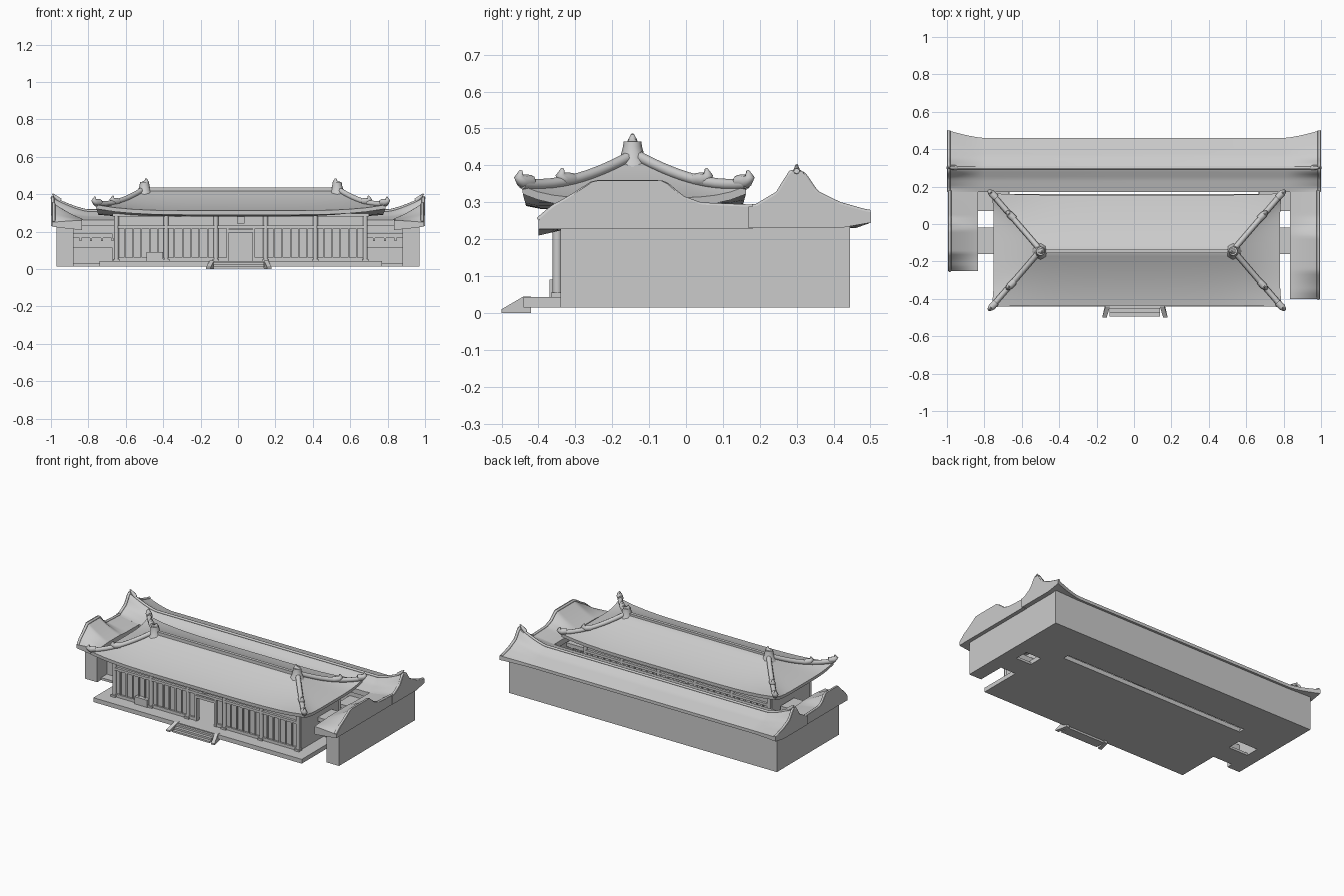
import bpy, bmesh, math
from mathutils import Vector

if "Cube" in bpy.data.objects:
    bpy.data.objects.remove(bpy.data.objects["Cube"])

CX, CY = 0.015, -0.14      # centre of the main hall


def make(name, bm, smooth=False):
    bmesh.ops.recalc_face_normals(bm, faces=bm.faces)
    me = bpy.data.meshes.new(name)
    bm.to_mesh(me)
    bm.free()
    ob = bpy.data.objects.new(name, me)
    bpy.context.collection.objects.link(ob)
    if smooth:
        bpy.context.view_layer.objects.active = ob
        ob.select_set(True)
        bpy.ops.object.shade_smooth_by_angle(angle=math.radians(35))
        ob.select_set(False)
    return ob


def box(name, x0, x1, y0, y1, z0, z1):
    bm = bmesh.new()
    bmesh.ops.create_cube(bm, size=1)
    for v in bm.verts:
        v.co = ((x0 + x1) / 2 + v.co.x * (x1 - x0), (y0 + y1) / 2 + v.co.y * (y1 - y0),
                (z0 + z1) / 2 + v.co.z * (z1 - z0))
    return make(name, bm)


def tube(name, pts, radii):
    cu = bpy.data.curves.new(name, 'CURVE')
    cu.dimensions = '3D'
    cu.bevel_depth = 1
    cu.bevel_resolution = 2
    cu.use_fill_caps = True
    sp = cu.splines.new('POLY')
    sp.points.add(len(pts) - 1)
    for p, co, r in zip(sp.points, pts, radii):
        p.co = (*co, 1)
        p.radius = r
    ob = bpy.data.objects.new(name, cu)
    bpy.context.collection.objects.link(ob)


def interp(table, t):
    for (a, u), (b, w) in zip(table, table[1:]):
        if t <= b:
            return u + (w - u) * max(0, t - a) / (b - a)
    return table[-1][1]


def slab(name, xs, ys, top, bottom, warp=lambda x, y: (x, y)):
    """Closed roof slab between two height functions."""
    bm = bmesh.new()
    g = [[[bm.verts.new((*warp(x, y), f(x, y))) for y in ys] for x in xs] for f in (top, bottom)]
    n, m = len(xs), len(ys)
    for k in g:
        for i in range(n - 1):
            for j in range(m - 1):
                bm.faces.new((k[i][j], k[i + 1][j], k[i + 1][j + 1], k[i][j + 1]))
    rim = [(i, 0) for i in range(n)] + [(n - 1, j) for j in range(1, m)]
    rim += [(i, m - 1) for i in range(n - 2, -1, -1)] + [(0, j) for j in range(m - 2, 0, -1)]
    for a, b in zip(rim, rim[1:] + rim[:1]):
        bm.faces.new((g[0][a[0]][a[1]], g[0][b[0]][b[1]], g[1][b[0]][b[1]], g[1][a[0]][a[1]]))
    return make(name, bm, True)


def span(a, b, n):
    return [a + (b - a) * i / n for i in range(n + 1)]


# ---- Rear gallery and side wings: walls ----
box("gallery_wall", -0.97, 0.97, 0.2, 0.445, 0.015, 0.25)
box("right_wing_wall", 0.88, 0.97, -0.34, 0.2, 0.015, 0.25)
box("left_wing_wall", -0.97, -0.88, -0.2, 0.2, 0.015, 0.25)

# ---- Gallery and wing roofs, sweeping up to the outer gable edge ----
EDGE = [(-.40, .25), (-.36, .288), (-.32, .312), (-.25, .362), (-.06, .362), (-.01, .315), (.04, .295),
        (.19, .288), (.25, .325), (.285, .385), (.315, .385), (.35, .33), (.4, .295), (.45, .275), (.5, .265)]
MID = [(.17, .262), (.24, .282), (.3, .312), (.36, .28), (.47, .247)]


def sweep(x):
    return max(0, (abs(x) - 0.8) / 0.2) ** 1.4


def gallery_top(x, y):
    m = interp(MID, y)
    return m + (interp(EDGE, y) - m) * sweep(x)


def gallery_low(x, y):
    return 0.23 + 0.015 * sweep(x) * max(0, (y - 0.4) / 0.06)


def flare(x, y):
    return x, y + 0.042 * sweep(x) * max(0, (y - 0.36) / 0.1)


ends = span(0.8, 1.0, 10)
slab("gallery_roof", [-x for x in reversed(ends)] + [0] + ends, span(0.17, 0.46, 24),
     gallery_top, gallery_low, flare)
tube("gallery_ridge", [(x, .3, gallery_top(x, .3)) for x in [-x for x in reversed(ends)] + ends], [0.008] * 22)

for side, name, front in ((1, "right", -0.40), (-1, "left", -0.25)):
    def to_edge(y):
        return y if y > 0.03 else 0.03 + (y - 0.03) * 0.43 / (0.03 - front)

    def wing_top(x, y):
        return 0.262 + (interp(EDGE, to_edge(y)) - 0.262) * sweep(x)

    ys = span(front, 0.18, 40)
    xs = span(0.835 * side, 0.995 * side, 10)
    slab(name + "_wing_roof", xs, ys, wing_top,
         lambda x, y: 0.228 - 0.02 * (1 - sweep(x)) * max(0, (front + 0.08 - y) / 0.08))
    tube(name + "_wing_crest", [(0.985 * side, y, wing_top(0.985 * side, y)) for y in ys], [0.008] * len(ys))
    # Gable edge crest and upturned tips
    ys = span(0.18, 0.46, 24)
    tube(name + "_gable_crest", [(0.99 * side, flare(.99, y)[1], gallery_top(0.99, y)) for y in ys], [0.008] * 25)
    tube(name + "_peak_horn", [(0.95 * side, .3, .365), (0.975 * side, .3, .385), (0.992 * side, .3, .402)],
         [.012, .01, .003])
    # Linking corridors with gridded undersides
    a, b = sorted((0.67 * side, 0.9 * side))
    for k, (y0, y1) in enumerate(((-0.16, -0.02), (0.07, 0.2))):
        box(f"{name}_corridor_roof_{k}", a, b, y0, y1, 0.165, 0.19)
        box(f"{name}_corridor_floor_{k}", a, b, y0, y1, 0.015, 0.03)
        for i in range(5):
            x = a + (b - a) * i / 4
            box(f"{name}_corridor_rib_{k}_{i}", x - .005, x + .005, y0, y1, 0.15, 0.165)
        box(f"{name}_corridor_rail_{k}", a, b, y0 + .06, y0 + .07, 0.03, 0.115)

# ---- Hall platform and front steps ----
box("platform", -0.74, 0.77, -0.44, 0.16, 0.015, 0.043)
for i in range(3):
    box(f"step_{i}", -0.13, 0.14, -0.495 + 0.02 * i, -0.43, 0.002, 0.013 + 0.012 * i)
for s in (-1, 1):
    bm = bmesh.new()
    vs = []
    for w in (-0.012, 0.012):
        vs.append([bm.verts.new((0.005 + s * (0.145 + d) + w, y, z)) for y, z, d in
                   ((-.5, 0, .018), (-.5, .01, .018), (-.44, .045, 0), (-.42, .045, 0), (-.42, 0, 0))])
    for k in vs:
        bm.faces.new(k)
    for i in range(5):
        j = (i + 1) % 5
        bm.faces.new((vs[0][i], vs[0][j], vs[1][j], vs[1][i]))
    make(f"step_rail_{'left' if s < 0 else 'right'}", bm)

# ---- Hall walls, columns and lattice panels ----
X0, X1, Y0, Y1 = -0.65, 0.68, -0.335, 0.055
cols = span(X0, X1, 5)
for s in (-1, 1):
    y = Y0 if s < 0 else Y1
    nm = "front" if s < 0 else "back"
    lo, hi = y - .008, y + .008
    for k, (a, b) in enumerate(((X0, -0.05), (0.08, X1))):
        box(f"{nm}_wall_{k}", a, b, lo, hi, 0.04, 0.32)
    box(nm + "_door_header", -0.05, 0.08, lo, hi, 0.2, 0.32)
    o = y + s * 0.014
    box(nm + "_lintel", X0, X1, o - .01, o + .01, 0.218, 0.234)
    box(nm + "_upper_beam", X0 - .02, X1 + .02, o - .012, o + .012, 0.28, 0.305)
    box(nm + "_sill", X0, -0.06, o - .006, o + .006, 0.043, 0.062)
    box(nm + "_sill_right", 0.09, X1, o - .006, o + .006, 0.043, 0.062)
    for i, x in enumerate(cols):
        tube(f"{nm}_column_{i}", [(x, o, .04), (x, o, .3)], [.013, .013])
        box(f"{nm}_column_base_{i}", x - .017, x + .017, o - .017, o + .017, .04, .055)
        if i < 5 and i != 2:
            for j in range(1, 6):
                mx = x + (cols[1] - cols[0]) * j / 6
                box(f"{nm}_mullion_{i}_{j}", mx - .004, mx + .004, o - .005, o + .003, .06, .22)
    for x in (-0.055, 0.085):
        box(f"{nm}_door_jamb_{x}", x - .007, x + .007, o - .01, o + .01, .043, .22)
    box(nm + "_door_head", -0.062, 0.092, o - .012, o + .012, .195, .212)
    box(nm + "_plaque", -0.005, 0.035, o + s * .012 - .006, o + s * .012 + .006, .245, .28)
for nm, x in (("left", X0), ("right", X1)):
    box(nm + "_end_wall", x - .01, x + .01, Y0, Y1, .04, .32)
    box(nm + "_end_beam", x - .02, x + .02, Y0, Y1, .28, .305)
box("front_chest", -0.49, -0.4, Y0 - .035, Y0, .043, .09)

# ---- Main hipped roof with upturned corners ----
HX, HY, RX = 0.765, 0.295, 0.515
N = 16


def hall_roof(u, v, t):
    """u, v run -1..1 around the eave rectangle; t goes from eave to ridge."""
    c = abs(u * v) ** 5
    out = 1 + 0.03 * c * (1 - t) ** 2
    x = CX + u * (HX * (1 - t) + RX * t) * (1 + 0.015 * c * (1 - t) ** 2)
    y = CY + v * HY * (1 - t) * out
    z = 0.312 + 0.113 * (0.55 * t + 0.45 * t * t) + 0.032 * c * (1 - t) ** 3
    return Vector((x, y, z))


side = span(-1, 1, N)[:-1]
loop = [(u, -1) for u in side] + [(1, v) for v in side] + [(-u, 1) for u in side] + [(-1, -v) for v in side]
bm = bmesh.new()
rings = [[(u, v, .0, -.03, .86) for u, v in loop], [(u, v, 0, -.022, .995) for u, v in loop]]
rings += [[(u, v, t, 0, 1) for u, v in loop] for t in span(0, 0.99, 10)]
vr = []
for r in rings:
    row = []
    for u, v, t, dz, k in r:
        p = hall_roof(u, v, t)
        if k < 1:
            p = Vector((CX + (p.x - CX) * k, CY + (p.y - CY) * k, p.z + dz))
        row.append(bm.verts.new(p))
    vr.append(row)
for a, b in zip(vr, vr[1:]):
    for i in range(len(a)):
        j = (i + 1) % len(a)
        bm.faces.new((a[i], a[j], b[j], b[i]))
bm.faces.new(vr[0])
bm.faces.new(vr[-1])
make("hall_roof", bm, True)
box("hall_ridge", CX - RX, CX + RX, CY - .016, CY + .004, .41, .437)

# ---- Ridge finials, hip ridges and their ornaments ----
for u in (-1, 1):
    x = CX + u * RX
    tube(f"finial_{u}", [(x, CY - .005, .39), (x, CY - .005, .42), (x, CY - .005, .45), (x, CY - .005, .465)],
         [.05, .034, .026, .024])
    tube(f"finial_curl_{u}", [(x + u * .01, CY - .005, .45), (x - u * .012, CY - .005, .47),
                              (x - u * .008, CY - .005, .485)], [.018, .012, .004])
    for v in (-1, 1):
        pts = [hall_roof(u, v, t) + Vector((0, 0, .006)) for t in span(0, 0.98, 12)]
        tube(f"hip_ridge_{u}_{v}", pts, [.015] * 13)
        for k, t in enumerate((0.0, 0.36)):
            p = hall_roof(u, v, t)
            d = Vector((u * .016, v * .016, 0))
            tube(f"hip_ornament_{u}_{v}_{k}", [p - d * 1.5 + Vector((0, 0, .012)), p + Vector((0, 0, .014)),
                 p + d * .6 + Vector((0, 0, .025)), p + d * .2 + Vector((0, 0, .042))], [.018, .019, .013, .004])
